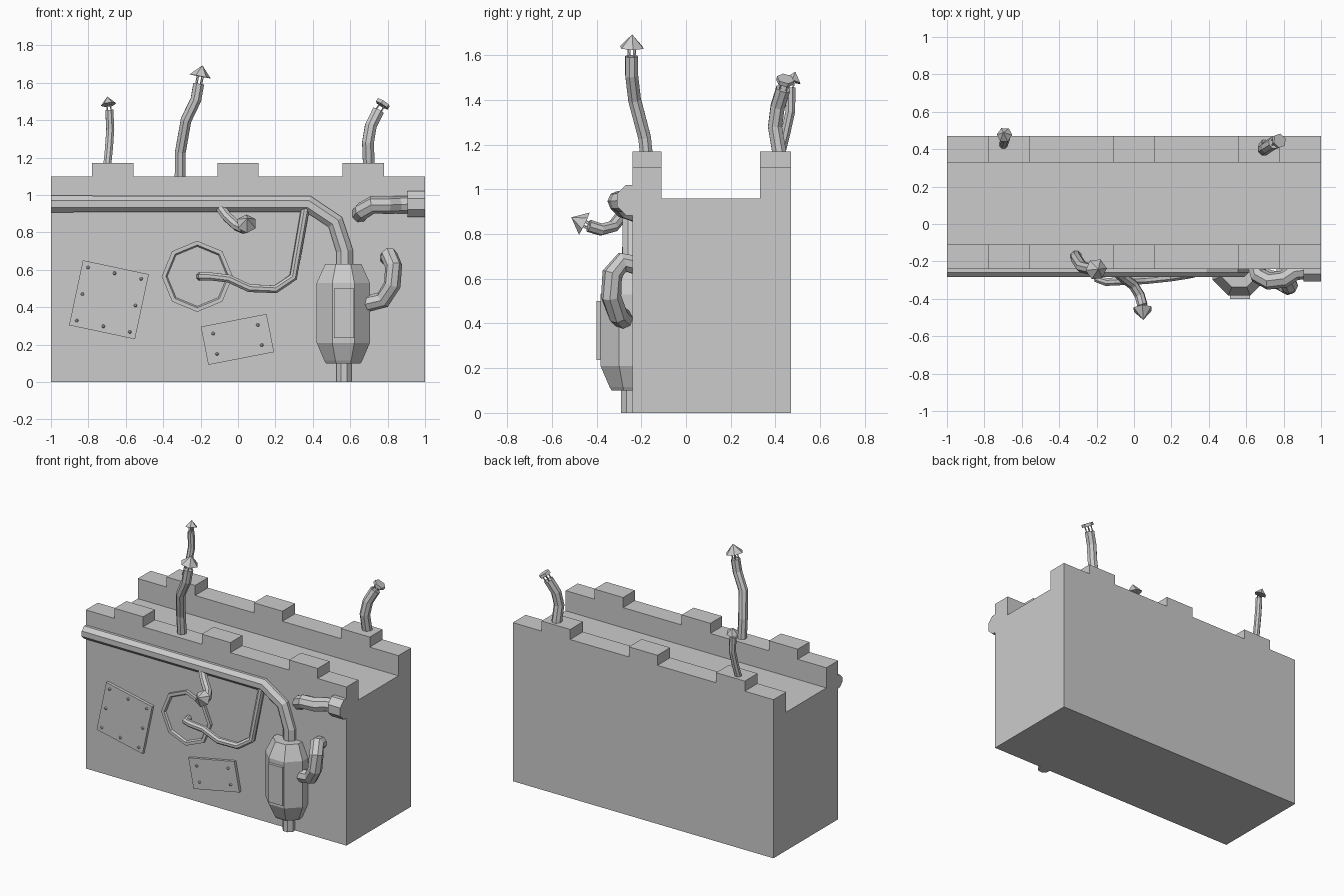
import bpy, bmesh, math
from mathutils import Vector, Matrix

if "Cube" in bpy.data.objects:
    bpy.data.objects.remove(bpy.data.objects["Cube"])

FRONT = -0.24   # y of the front wall face


def finish(name, bm):
    bmesh.ops.recalc_face_normals(bm, faces=bm.faces)
    me = bpy.data.meshes.new(name)
    bm.to_mesh(me)
    bm.free()
    ob = bpy.data.objects.new(name, me)
    bpy.context.collection.objects.link(ob)
    return ob


def add_box(bm, size, center, rot=None):
    m = Matrix.Translation(center) @ (rot or Matrix()) @ Matrix.Diagonal((*size, 1))
    return bmesh.ops.create_cube(bm, size=1, matrix=m)["verts"]


def add_tube(bm, path, radii, sides=8):
    """Sweep a polygon along a path; radii is one number or one per point."""
    pts = [Vector(p) for p in path]
    if not isinstance(radii, (list, tuple)):
        radii = [radii] * len(pts)
    segs = [(b - a).normalized() for a, b in zip(pts, pts[1:])]
    prev, rings = None, []
    for i, p in enumerate(pts):
        t = (segs[max(i - 1, 0)] + segs[min(i, len(segs) - 1)]).normalized()
        if prev is None:
            u = Vector((0, 1, 0)) if abs(t.y) < 0.8 else Vector((0, 0, 1))
        else:
            u = prev
        u = (u - t * u.dot(t)).normalized()
        prev, v = u, t.cross(u)
        ring = []
        for k in range(sides):
            a = 2 * math.pi * (k + 0.5) / sides
            ring.append(bm.verts.new(p + (u * math.cos(a) + v * math.sin(a)) * radii[i]))
        rings.append(ring)
    for a, b in zip(rings, rings[1:]):
        for k in range(sides):
            j = (k + 1) % sides
            bm.faces.new((a[k], a[j], b[j], b[k]))
    bm.faces.new(rings[0][::-1])
    bm.faces.new(rings[-1])


def tube(name, path, radii, sides=8):
    bm = bmesh.new()
    add_tube(bm, path, radii, sides)
    return finish(name, bm)


def stack(name, path, r, cap_r, cap_h, aim, gap=0.035, disc=False):
    """Bent pipe with a rain cap carried on thin struts."""
    tube(name + "_pipe", path, r)
    aim = Vector(aim).normalized()
    end = Vector(path[-1])
    q = aim.to_track_quat("Z", "Y")
    bm = bmesh.new()
    for k in range(4):
        a = math.pi / 2 * k + 0.4
        o = q @ Vector((math.cos(a), math.sin(a), 0)) * r * 0.6
        add_tube(bm, [end + o - aim * 0.02, end + o + aim * (gap + 0.004)], 0.004, 4)
    finish(name + "_struts", bm)
    bm = bmesh.new()
    bmesh.ops.create_cone(
        bm, cap_ends=True, segments=6, radius1=cap_r, radius2=cap_r if disc else 0, depth=cap_h,
        matrix=Matrix.Translation(end + aim * (gap + cap_h / 2)) @ q.to_matrix().to_4x4())
    bmesh.ops.remove_doubles(bm, verts=bm.verts, dist=1e-5)
    finish(name + "_cap", bm)


# Wall body with walkway channel, swept along x, plus merlons on both parapets
bm = bmesh.new()
profile = [(FRONT, 0), (0.47, 0), (0.47, 1.10), (0.33, 1.10), (0.33, 0.96),
           (-0.11, 0.96), (-0.11, 1.10), (FRONT, 1.10)]
face = bm.faces.new([bm.verts.new((-1, y, z)) for y, z in profile])
ext = bmesh.ops.extrude_face_region(bm, geom=[face], use_keep_orig=True)
bmesh.ops.translate(bm, vec=(2, 0, 0),
                    verts=[g for g in ext["geom"] if isinstance(g, bmesh.types.BMVert)])
finish("wall", bm)
bm = bmesh.new()
for x in (-0.67, 0, 0.67):
    for y0, y1 in ((FRONT, -0.11), (0.33, 0.47)):
        add_box(bm, (0.22, y1 - y0, 0.07), (x, (y0 + y1) / 2, 1.135))
bmesh.ops.delete(bm, geom=[f for f in bm.faces if f.calc_center_median().z < 1.11],
                 context="FACES")
finish("merlons", bm)

# Main pipe along the wall, down into the tank and on to the ground
tube("main_pipe", [(-1, FRONT, 0.952), (0.375, FRONT, 0.952), (0.52, FRONT, 0.855),
                   (0.57, FRONT, 0.7), (0.57, FRONT, 0.55)], 0.048)
tube("drain_pipe", [(0.567, -0.25, 0), (0.567, -0.25, 0.16)], 0.043)

# Pressure tank with front panel
tube("tank", [(0.563, FRONT, 0.1), (0.563, FRONT, 0.115), (0.563, FRONT, 0.21),
              (0.563, FRONT, 0.53), (0.563, FRONT, 0.63)], [0.1, 0.11, 0.154, 0.154, 0.105])
bm = bmesh.new()
add_box(bm, (0.107, 0.04, 0.265), (0.567, -0.381, 0.368))
finish("tank_panel", bm)
tube("tank_side_pipe", [(0.80, -0.2, 0.655), (0.808, -0.285, 0.675), (0.832, -0.33, 0.62),
                        (0.825, -0.335, 0.52), (0.775, -0.305, 0.44), (0.65, -0.27, 0.41)],
     0.046)

# Elbow pipe and flange at the right end
tube("elbow_pipe", [(0.645, -0.2, 0.89), (0.665, -0.275, 0.915), (0.72, -0.305, 0.948),
                    (0.80, -0.295, 0.945), (0.86, -0.255, 0.948), (0.95, -0.245, 0.95)], 0.047)
tube("elbow_flange", [(0.905, FRONT, 0.952), (1, FRONT, 0.952)], 0.074)

# Octagonal hatch with a recessed face, and its hose up to the main pipe
bm = bmesh.new()
m = Matrix.Translation((-0.218, FRONT - 0.009, 0.565)) @ Matrix.Rotation(math.pi / 2, 4, "X")
bmesh.ops.create_cone(bm, cap_ends=True, segments=8, radius1=0.19, radius2=0.19, depth=0.022,
                      matrix=m)
bm.faces.ensure_lookup_table()
lid = min((f for f in bm.faces), key=lambda f: f.calc_center_median().y)
bmesh.ops.inset_region(bm, faces=[lid], thickness=0.022)
bmesh.ops.inset_region(bm, faces=[lid], thickness=0.008, depth=-0.012)
finish("hatch", bm)
tube("hatch_hose", [(-0.205, -0.23, 0.565), (-0.195, -0.295, 0.565), (-0.15, -0.31, 0.565),
                    (-0.05, -0.305, 0.553), (0.06, -0.30, 0.502), (0.20, -0.285, 0.496),
                    (0.295, -0.27, 0.56), (0.36, -0.255, 0.93)], 0.023)


# Riveted patch plates
def plate(name, x, z, w, h, angle, rivets):
    rot = Matrix.Rotation(math.radians(-angle), 4, "Y")
    bm = bmesh.new()
    add_box(bm, (w, 0.025, h), (x, FRONT - 0.0075, z), rot)
    for u, v in rivets:
        p = Vector((x, FRONT - 0.018, z)) + rot @ Vector((u, 0, v))
        add_tube(bm, [p, p - Vector((0, 0.008, 0)), p - Vector((0, 0.012, 0))],
                 [0.01, 0.009, 0.005], 6)
    finish(name, bm)


plate("large_plate", -0.69, 0.44, 0.36, 0.355, -12,
      [(i * 0.145, j * 0.145) for i in (-1, 0, 1) for j in (-1, 0, 1) if i or j])
plate("small_plate", -0.003, 0.228, 0.358, 0.208, 11,
      [(i * 0.122, j * 0.055) for i in (-1, 1) for j in (-1, 1)])

# Capped vents: one off the main pipe, three on the parapets
stack("front_vent", [(-0.10, -0.25, 0.94), (-0.06, -0.285, 0.885), (-0.005, -0.325, 0.835),
                     (0.03, -0.38, 0.82), (0.045, -0.435, 0.837)],
      0.028, 0.055, 0.065, (0.05, -0.87, 0.42), gap=0.022)
stack("tall_vent", [(-0.31, -0.17, 1.08), (-0.308, -0.185, 1.23), (-0.278, -0.23, 1.40),
                    (-0.225, -0.243, 1.51), (-0.21, -0.243, 1.595)],
      0.031, 0.058, 0.06, (0.2, 0.02, 1), gap=0.04)
stack("left_vent", [(-0.70, 0.42, 1.15), (-0.69, 0.445, 1.25), (-0.683, 0.467, 1.35),
                    (-0.688, 0.468, 1.455)],
      0.023, 0.042, 0.045, (-0.15, 0.3, 1), gap=0.03)
stack("right_vent", [(0.70, 0.42, 1.15), (0.695, 0.398, 1.28), (0.71, 0.41, 1.37),
                     (0.75, 0.435, 1.45)],
      0.034, 0.04, 0.02, (0.55, 0.2, 0.85), gap=0.035, disc=True)
